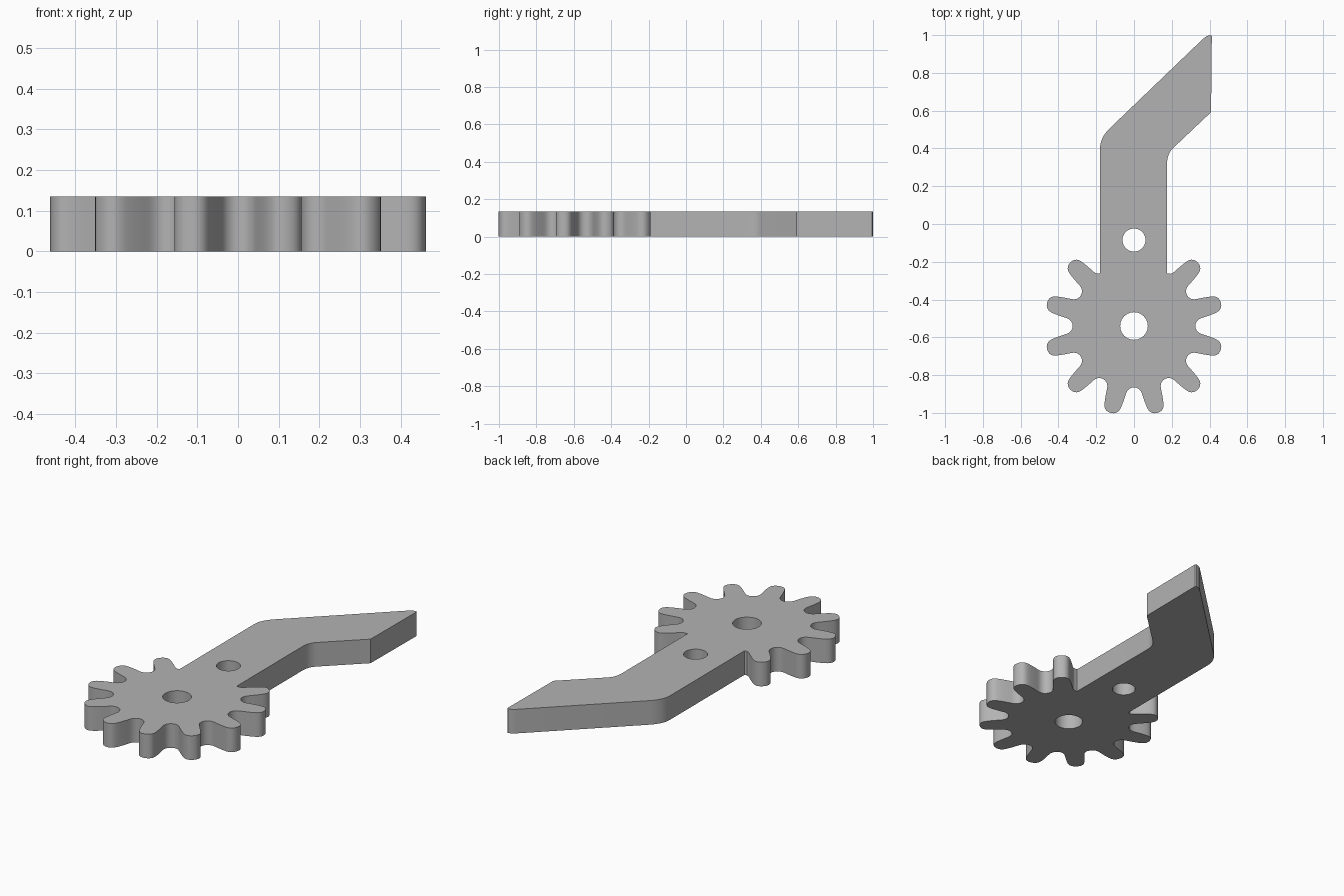
import bpy
import math
from mathutils import Vector

cube = bpy.data.objects.get("Cube")
if cube:
    bpy.data.objects.remove(cube, do_unlink=True)

THICK = 0.135
GEAR_Y = -0.54
TEETH = 12

grey = bpy.data.materials.new("plain grey")
grey.use_nodes = True
colour = (0.45, 0.45, 0.45, 1)
grey.diffuse_color = colour
grey.node_tree.nodes["Principled BSDF"].inputs["Base Color"].default_value = colour


def circle(x, y, r, n=48):
    return [(x + r * math.cos(i * math.tau / n), y + r * math.sin(i * math.tau / n))
            for i in range(n)]


def rounded(before, corner, after, steps=8):
    """Curved corner that runs from one point to another."""
    a, b, c = Vector(before), Vector(corner), Vector(after)
    ts = [i / steps for i in range(steps + 1)]
    return [tuple(a * (1 - t) ** 2 + b * 2 * t * (1 - t) + c * t * t) for t in ts]


# Half a tooth, from tip to root: radius and angle off the tooth's centre line
half_tooth = [(0.476, 0), (0.475, 1.6), (0.471, 3), (0.464, 4.2), (0.454, 5.1),
              (0.44, 5.8), (0.42, 6.5), (0.4, 7.1), (0.38, 7.7), (0.362, 8.2),
              (0.348, 8.9), (0.337, 10.1), (0.33, 11.6), (0.326, 13.2), (0.325, 15)]
tooth = [(r, -a) for r, a in reversed(half_tooth[1:])] + half_tooth[:-1]

# Gear outline, clockwise from the arm's right side to its left side
outline = []
for k in range(1, TEETH - 1):
    for r, a in tooth:
        angle = math.radians((k + 0.5) * 360 / TEETH + a)
        x, y = r * math.sin(angle), GEAR_Y + r * math.cos(angle)
        if y < -0.4 or abs(x) > 0.183:
            outline.append((x, y))

# Straight arm with its bent, pointed end
outline += [(-0.18, -0.26)]
outline += rounded((-0.18, 0.40), (-0.18, 0.455), (-0.13, 0.505))
outline += rounded((0.365, 0.98), (0.388, 1.0), (0.405, 1.0), 4)
outline += [(0.412, 0.995), (0.408, 0.592)]
outline += rounded((0.205, 0.40), (0.175, 0.37), (0.175, 0.32))
outline += [(0.175, -0.262)]

# Filled plate with the shaft hole and the small hole in the arm
curve = bpy.data.curves.new("gear_lever", "CURVE")
curve.dimensions = "2D"
curve.fill_mode = "BOTH"
curve.extrude = THICK / 2
for points in (outline, circle(0, GEAR_Y, 0.073), circle(0, -0.085, 0.061)):
    spline = curve.splines.new("POLY")
    spline.points.add(len(points) - 1)
    for p, (x, y) in zip(spline.points, points):
        p.co = (x, y, 0, 1)
    spline.use_cyclic_u = True
curve.materials.append(grey)

lever = bpy.data.objects.new("gear_lever", curve)
lever.location.z = THICK / 2
bpy.context.collection.objects.link(lever)
bpy.ops.object.select_all(action="DESELECT")
lever.select_set(True)
bpy.context.view_layer.objects.active = lever
bpy.ops.object.convert(target="MESH")

# Join the caps to the walls and smooth the curved sides
bpy.ops.object.mode_set(mode="EDIT")
bpy.ops.mesh.select_all(action="SELECT")
bpy.ops.mesh.remove_doubles(threshold=0.0005)
bpy.ops.mesh.normals_make_consistent(inside=False)
bpy.ops.object.mode_set(mode="OBJECT")
bpy.ops.object.shade_smooth_by_angle(angle=math.radians(30))
